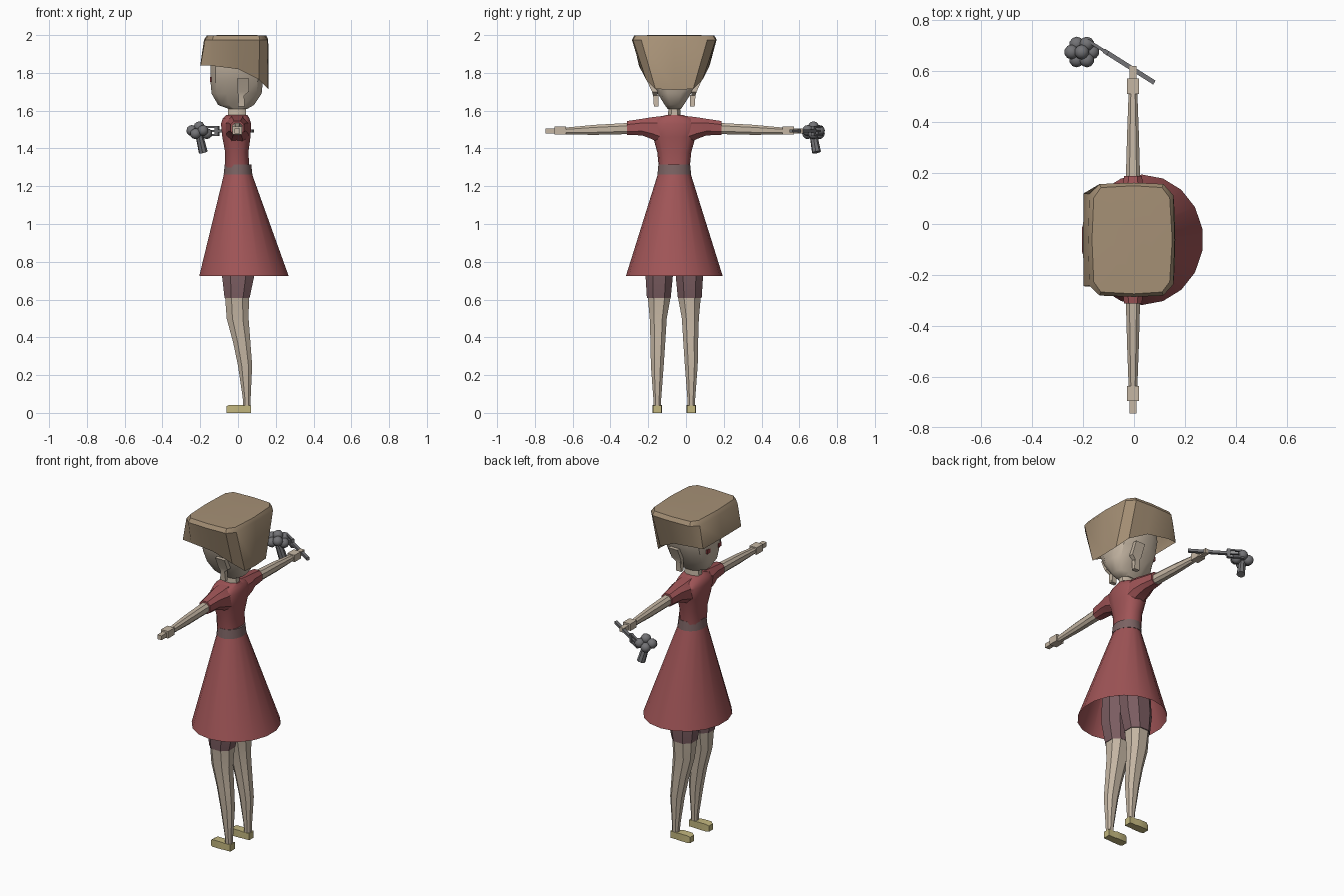
import bpy, bmesh, math
from mathutils import Vector, Matrix

if "Cube" in bpy.data.objects:
    bpy.data.objects.remove(bpy.data.objects["Cube"])

CY = -0.062  # body symmetry plane in y; the figure faces -x


def mat(name, rgb):
    m = bpy.data.materials.new(name)
    m.diffuse_color = (*rgb, 1)
    m.use_nodes = True
    m.node_tree.nodes["Principled BSDF"].inputs["Base Color"].default_value = m.diffuse_color
    return m


SKIN = mat("skin", (0.56, 0.47, 0.37))
HAIR = mat("hair", (0.38, 0.28, 0.18))
RED = mat("dress red", (0.35, 0.09, 0.095))
BELT = mat("belt grey", (0.20, 0.125, 0.125))
SHORTS = mat("shorts mauve", (0.20, 0.11, 0.12))
SHOE = mat("shoe yellow", (0.54, 0.47, 0.21))
GREY = mat("metal grey", (0.17, 0.17, 0.18))
EYE = mat("eye red", (0.25, 0.05, 0.05))


def finish(name, bm, material, angle=35):
    bmesh.ops.recalc_face_normals(bm, faces=bm.faces)
    me = bpy.data.meshes.new(name)
    bm.to_mesh(me)
    bm.free()
    me.materials.append(material)
    me.shade_smooth()
    me.set_sharp_from_angle(angle=math.radians(angle))
    ob = bpy.data.objects.new(name, me)
    bpy.context.collection.objects.link(ob)
    return ob


def loft(name, rings, material, caps=(True, True), angle=35):
    bm = bmesh.new()
    vs = [[bm.verts.new(p) for p in r] for r in rings]
    n = len(vs[0])
    for a, b in zip(vs, vs[1:]):
        for i in range(n):
            j = (i + 1) % n
            bm.faces.new((a[i], a[j], b[j], b[i]))
    if caps[0]:
        bm.faces.new(vs[0])
    if caps[1]:
        bm.faces.new(vs[-1])
    return finish(name, bm, material, angle)


def oval(n, ru, rv, power=1.0):
    pts = []
    for i in range(n):
        t = 2 * math.pi * (i + 0.5) / n
        c, s = math.cos(t), math.sin(t)
        pts.append((ru * math.copysign(abs(c) ** power, c), rv * math.copysign(abs(s) ** power, s)))
    # stretch so the ring reaches its full radii
    fu = ru / max(p[0] for p in pts)
    fv = rv / max(p[1] for p in pts)
    return [(u * fu, v * fv) for u, v in pts]


def level(z, x0, x1, ry, n=12, power=0.8, cy=CY):
    """Horizontal ring spanning x0..x1."""
    return [((x0 + x1) / 2 + u, cy + v, z) for u, v in oval(n, (x1 - x0) / 2, ry, power)]


def upright(side, d, z0, z1, rx, n=8, power=0.8):
    """Ring across an arm at distance d from the symmetry plane."""
    return [(-0.004 + u, CY + side * d, (z0 + z1) / 2 + v) for u, v in oval(n, rx, (z1 - z0) / 2, power)]


def box(name, size, loc, material, rot=None):
    bm = bmesh.new()
    m = Matrix.Translation(loc) @ (rot or Matrix()) @ Matrix.Diagonal((*size, 1))
    bmesh.ops.create_cube(bm, size=1, matrix=m)
    return finish(name, bm, material)


# Head and neck
loft("head", [level(*r, power=0.7) for r in (
    (1.61, -0.05, 0.05, 0.036), (1.63, -0.105, 0.085, 0.05), (1.69, -0.14, 0.125, 0.088),
    (1.76, -0.146, 0.132, 0.125), (1.84, -0.146, 0.138, 0.15), (1.94, -0.13, 0.125, 0.15))], SKIN)
loft("neck", [level(1.55, -0.055, 0.045, 0.034, 8), level(1.64, -0.05, 0.04, 0.03, 8)], SKIN)

# Hair: wide flat top, side panels tapering down to a lower back
top = [(-0.165, 0.0), (-0.158, 0.165), (-0.13, 0.205), (0.0, 0.212), (0.11, 0.205), (0.14, 0.165), (0.15, 0.0)]
rim = [(-0.18, 0.0), (-0.175, 0.18), (-0.135, 0.219), (0.0, 0.224), (0.115, 0.219), (0.155, 0.175), (0.16, 0.0)]
hem = [(-0.2, 0.0, 1.84), (-0.198, 0.182, 1.84), (-0.14, 0.187, 1.838), (0.0, 0.178, 1.82),
       (0.11, 0.15, 1.765), (0.16, 0.10, 1.715), (0.162, 0.0, 1.71)]


def mirrored(half):
    pts = [(x, CY + y, z) for x, y, z in half]
    return pts + [(x, CY - y, z) for x, y, z in reversed(half[1:-1])]


loft("hair", [mirrored(hem),
              mirrored([(x, y, 1.975) for x, y in rim]),
              mirrored([(x, y, 1.998) for x, y in top]),
              mirrored([(x * 0.5, y * 0.5, 2.0) for x, y in top])], HAIR, caps=(False, True))

# Dress: bodice, belt and open skirt
loft("bodice", [level(*r, n=14) for r in (
    (1.30, -0.068, 0.06, 0.082), (1.38, -0.068, 0.055, 0.09), (1.46, -0.083, 0.066, 0.112),
    (1.53, -0.09, 0.07, 0.13), (1.56, -0.08, 0.06, 0.10), (1.578, -0.06, 0.05, 0.04))], RED)
loft("belt", [level(1.262, -0.076, 0.076, 0.089, 16, 1), level(1.316, -0.07, 0.07, 0.084, 16, 1)], BELT)
loft("skirt", [level(0.725, -0.205, 0.268, 0.256, 18, 1), level(1.265, -0.074, 0.074, 0.087, 18, 1)],
     RED, caps=(False, True))

# Hips hidden under the skirt
loft("hips", [level(0.86, -0.08, 0.09, 0.14), level(0.98, -0.075, 0.085, 0.13),
              level(1.2, -0.06, 0.06, 0.08)], SHORTS)

for side, label in ((-1, "right"), (1, "left")):
    # Sleeve, arm and hand
    loft(label + "_sleeve", [upright(side, *r) for r in (
        (0.06, 1.42, 1.572, 0.06), (0.12, 1.45, 1.565, 0.058), (0.17, 1.469, 1.557, 0.045),
        (0.25, 1.472, 1.545, 0.035))], RED)
    loft(label + "_arm", [upright(side, *r) for r in (
        (0.24, 1.476, 1.535, 0.028), (0.42, 1.472, 1.525, 0.023), (0.58, 1.474, 1.51, 0.017))], SKIN)
    box(label + "_hand", (0.048, 0.06, 0.042), (-0.004, CY + side * 0.603, 1.494), SKIN)
    box(label + "_fingers", (0.028, 0.055, 0.026), (-0.004, CY + side * 0.655, 1.492), SKIN)

    # Ear with hanging lobe, and eye plate
    ey = CY + side * 0.12
    loft(label + "_ear", [[(x + dx, ey + side * dy, z) for dx, dy in ((-w, -0.03), (w, -0.03), (w, h), (-w, h))]
                          for x, z, w, h in ((0.018, 1.622, 0.018, -0.012 + 0.0), (0.018, 1.68, 0.014, -0.008),
                                             (0.026, 1.70, 0.031, -0.002), (0.026, 1.77, 0.031, 0.03))], SKIN)
    box(label + "_earring", (0.03, 0.02, 0.06), (0.018, CY + side * 0.093, 1.652), SKIN)
    box(label + "_eye", (0.008, 0.032, 0.025), (-0.143, CY + side * 0.052, 1.765), EYE)

    # Leg, shorts cuff and shoe
    lc = CY + side * 0.09
    loft(label + "_leg", [level(z, a, b, r, 8, 0.85, lc + side * o) for z, a, b, r, o in (
        (0.02, 0.028, 0.065, 0.019, 0), (0.08, 0.025, 0.067, 0.021, 0), (0.25, 0.0, 0.075, 0.034, 0),
        (0.37, -0.025, 0.066, 0.039, -0.003), (0.5, -0.06, 0.056, 0.045, -0.005),
        (0.61, -0.068, 0.058, 0.06, -0.01))], SKIN)
    loft(label + "_shorts", [level(z, a, b, r, 8, 0.85, lc + side * o) for z, a, b, r, o in (
        (0.607, -0.071, 0.061, 0.063, -0.008), (0.72, -0.084, 0.085, 0.072, -0.01),
        (0.9, -0.08, 0.09, 0.07, -0.02))], SHORTS)
    loft(label + "_shoe", [[(x, lc + y * w, z) for y, z in ((-1, 0), (1, 0), (1, h), (-1, h))]
                           for x, w, h in ((-0.06, 0.018, 0.035), (-0.045, 0.025, 0.043), (0.01, 0.025, 0.043),
                                           (0.03, 0.022, 0.04), (0.07, 0.022, 0.04))], SHOE)

# Fork held in the left hand, pointing forward and outward
a, b = Vector((0.08, 0.555, 1.492)), Vector((-0.11, 0.675, 1.492))
d = (b - a).normalized()
turn = d.to_track_quat('X', 'Z').to_matrix().to_4x4()
box("fork_handle", ((b - a).length, 0.018, 0.016), (a + b) / 2, GREY, turn)
box("fork_base", (0.02, 0.018, 0.052), b, GREY, turn)
for k in (-1, 0, 1):
    box("fork_tine", (0.08, 0.012, 0.009), b + d * 0.045 + Vector((0, 0, k * 0.021)), GREY, turn)

# Broccoli: stalk with branching florets
stalk = Vector((-0.185, 0.69, 1.385))
crown = Vector((-0.205, 0.675, 1.47))
bm = bmesh.new()
mid = turn_z = (crown - stalk).to_track_quat('Z', 'Y').to_matrix().to_4x4()
bmesh.ops.create_cone(bm, cap_ends=True, segments=8, radius1=0.024, radius2=0.02, depth=0.1,
                      matrix=Matrix.Translation((stalk + crown) / 2) @ turn_z)
finish("broccoli_stalk", bm, GREY)
bm = bmesh.new()
spots = [(0, 0, 0.045)] + [(0.04 * math.cos(t * math.tau / 6), 0.036 * math.sin(t * math.tau / 6),
                            0.025 if t % 2 else 0.008) for t in range(6)]
for s in spots:
    bmesh.ops.create_icosphere(bm, subdivisions=2, radius=0.029,
                               matrix=Matrix.Translation(crown + Vector(s)))
finish("broccoli_florets", bm, GREY)
